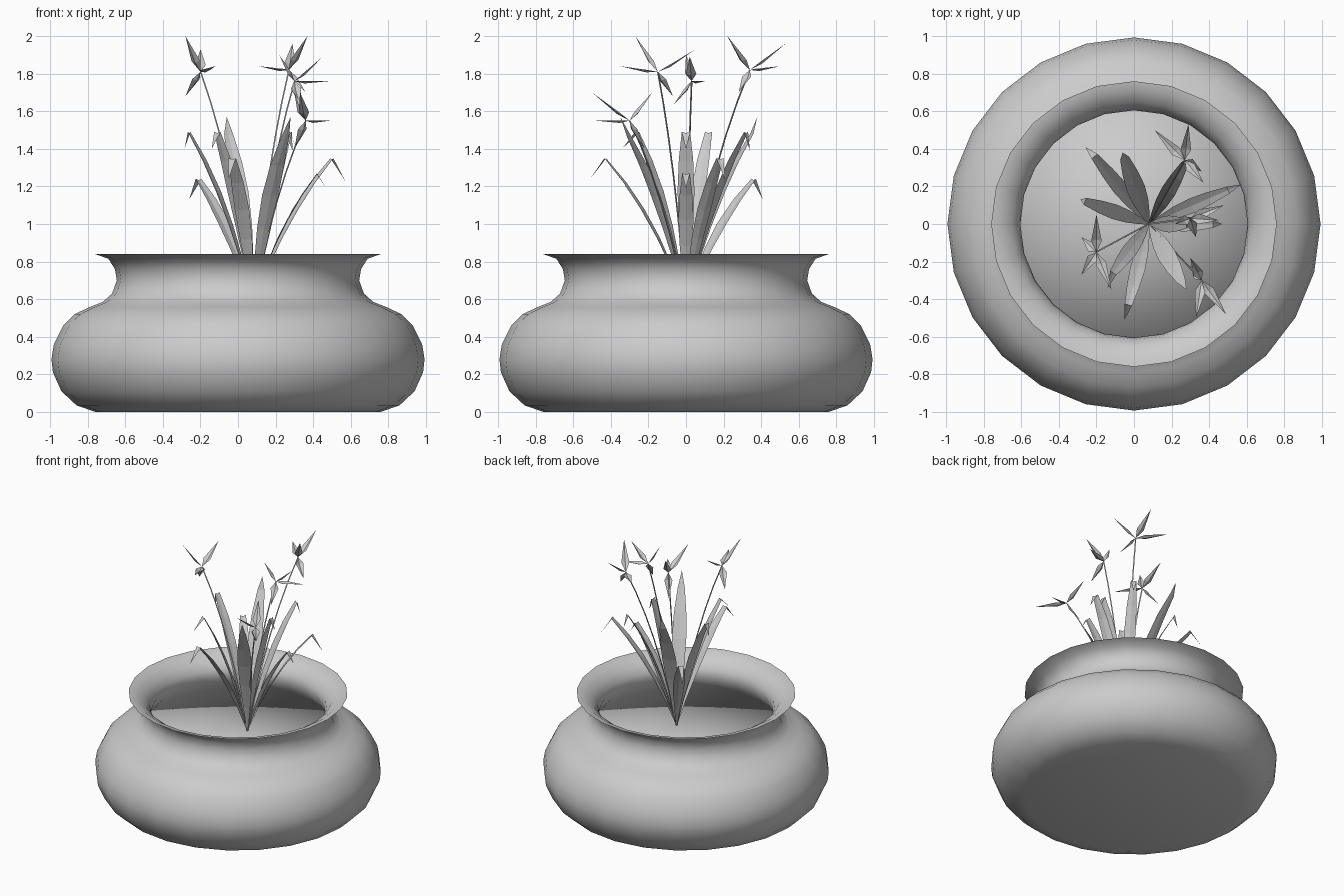
import bpy, bmesh, math
from mathutils import Vector

cube = bpy.data.objects.get("Cube")
if cube:
    bpy.data.objects.remove(cube, do_unlink=True)

grey = bpy.data.materials.new("plain_grey")
grey.use_nodes = True
grey.diffuse_color = (0.6, 0.6, 0.6, 1)
grey.node_tree.nodes["Principled BSDF"].inputs["Base Color"].default_value = (0.6, 0.6, 0.6, 1)

SIDES = 24
ROOT = Vector((0.08, 0, 0.57))
UP = Vector((0, 0, 1))


def finish(name, bm, smooth_angle=None):
    mesh = bpy.data.meshes.new(name)
    bm.to_mesh(mesh)
    bm.free()
    mesh.materials.append(grey)
    obj = bpy.data.objects.new(name, mesh)
    bpy.context.collection.objects.link(obj)
    if smooth_angle:
        bpy.ops.object.select_all(action='DESELECT')
        obj.select_set(True)
        bpy.context.view_layer.objects.active = obj
        bpy.ops.object.shade_smooth_by_angle(angle=math.radians(smooth_angle))
    return obj


def lathe(name, profile, smooth_angle, cap_start=False, cap_end=False):
    bm = bmesh.new()
    rings = []
    for r, z in profile:
        angles = [2 * math.pi * i / SIDES for i in range(SIDES)]
        rings.append([bm.verts.new((r * math.cos(a), r * math.sin(a), z)) for a in angles])
    for low, high in zip(rings, rings[1:]):
        for i in range(SIDES):
            j = (i + 1) % SIDES
            bm.faces.new((low[i], low[j], high[j], high[i]))
    for wanted, ring, flip in ((cap_start, rings[0], True), (cap_end, rings[-1], False)):
        if wanted:
            centre = bm.verts.new((0, 0, ring[0].co.z))
            for i in range(SIDES):
                pair = (ring[i], ring[(i + 1) % SIDES])
                bm.faces.new((centre, pair[1], pair[0]) if flip else (centre, *pair))
    return finish(name, bm, smooth_angle)


def arc(start, end, lean, steps):
    # Stalk path that rises steeply and then leans outward
    mid = start.lerp(end, lean)
    mid.z = start.z + (end.z - start.z) * 0.62
    return [start * (1 - t) ** 2 + mid * 2 * t * (1 - t) + end * t * t
            for t in (i / steps for i in range(steps + 1))]


def leaf(name, peak, tip, width):
    peak, tip = Vector(peak), Vector(tip)
    path = arc(ROOT, peak, 0.38, 5) + [tip]
    side = (tip - ROOT).cross(UP).normalized()
    shape = (0.1, 0.5, 0.85, 1.0, 0.85, 0.5)
    bm = bmesh.new()
    rows = []
    for p, s in zip(path, shape):
        half = side * width * s / 2
        keel = UP * -0.012 * s
        rows.append([bm.verts.new(q) for q in (p - half, p + keel, p + half)])
    for a, b in zip(rows, rows[1:]):
        for i in range(2):
            bm.faces.new((a[i], a[i + 1], b[i + 1], b[i]))
    end = bm.verts.new(tip)
    for i in range(2):
        bm.faces.new((rows[-1][i], rows[-1][i + 1], end))
    finish(name, bm)


def flower(number, centre, tips):
    centre = Vector(centre)
    # Thin triangular stem
    bm = bmesh.new()
    rings = []
    for p in arc(ROOT, centre, 0.4, 6):
        rings.append([bm.verts.new(p + Vector((math.cos(a), math.sin(a), 0)) * 0.005)
                      for a in (0, 2.09, 4.19)])
    for a, b in zip(rings, rings[1:]):
        for i in range(3):
            j = (i + 1) % 3
            bm.faces.new((a[i], a[j], b[j], b[i]))
    finish(f"flower_stem_{number}", bm)
    # Pointed, folded petals
    bm = bmesh.new()
    for t in tips:
        t = Vector(t)
        axis = t - centre
        side = axis.cross(UP).normalized()
        mid = centre + axis * 0.3
        fold = side.cross(axis).normalized() * 0.012
        root, left, keel, right, end = [bm.verts.new(q) for q in (
            centre, mid - side * 0.028, mid - fold, mid + side * 0.028, t)]
        for a, b in ((left, keel), (keel, right)):
            bm.faces.new((root, a, b))
            bm.faces.new((a, end, b))
    finish(f"flower_petals_{number}", bm)


# Round pot: belly, waisted neck, flared lip and inner wall
lathe("pot", [(0.76, 0), (0.86, 0.035), (0.94, 0.11), (0.985, 0.21), (0.993, 0.28),
              (0.98, 0.36), (0.93, 0.46), (0.87, 0.52), (0.79, 0.558), (0.72, 0.585),
              (0.67, 0.63), (0.645, 0.70), (0.655, 0.76), (0.69, 0.815), (0.76, 0.84),
              (0.715, 0.832), (0.65, 0.79), (0.615, 0.74), (0.605, 0.69),
              (0.63, 0.62), (0.68, 0.56)], 60, cap_start=True)

# Soil bed inside the neck
lathe("soil", [(0.67, 0.47), (0.67, 0.57)], 180, cap_end=True)

# Leaves: peak of the bend, drooping tip, width
leaves = [
    ((-0.03, -0.43, 1.35), (-0.05, -0.51, 1.24), 0.08),
    ((-0.21, 0.36, 1.24), (-0.26, 0.41, 1.13), 0.08),
    ((-0.26, 0.12, 1.49), (-0.285, 0.13, 1.40), 0.08),
    ((0.50, 0.18, 1.35), (0.57, 0.21, 1.23), 0.08),
    ((-0.05, 0.35, 1.48), (-0.06, 0.38, 1.57), 0.10),
    ((0.25, -0.30, 1.46), (0.28, -0.35, 1.57), 0.10),
    ((-0.11, -0.26, 1.49), (-0.14, -0.34, 1.40), 0.08),
    ((0.27, 0.32, 1.49), (0.29, 0.34, 1.39), 0.08),
    ((0.28, 0.0, 1.49), (0.31, 0.0, 1.40), 0.09),
    ((0.42, 0.0, 1.27), (0.47, 0.0, 1.19), 0.08),
]
for n, (peak, tip, width) in enumerate(leaves, 1):
    leaf(f"leaf_{n}", peak, tip, width)

# Star-shaped flowers: centre and petal tips
flower(1, (-0.20, -0.15, 1.81), [(-0.28, -0.27, 2.0), (-0.2, 0.05, 1.93),
                                 (-0.12, -0.35, 1.84), (-0.28, -0.07, 1.68)])
flower(2, (0.27, 0.34, 1.82), [(0.37, 0.22, 2.0), (0.29, 0.53, 1.96),
                               (0.11, 0.5, 1.84), (0.36, 0.28, 1.7)])
flower(3, (0.30, 0.03, 1.76), [(0.45, 0.02, 1.89), (0.48, 0.1, 1.76),
                               (0.22, 0.0, 1.9), (0.33, -0.07, 1.63)])
flower(4, (0.36, -0.30, 1.55), [(0.49, -0.48, 1.55), (0.33, -0.5, 1.7),
                                (0.3, -0.18, 1.7), (0.3, -0.22, 1.4)])
